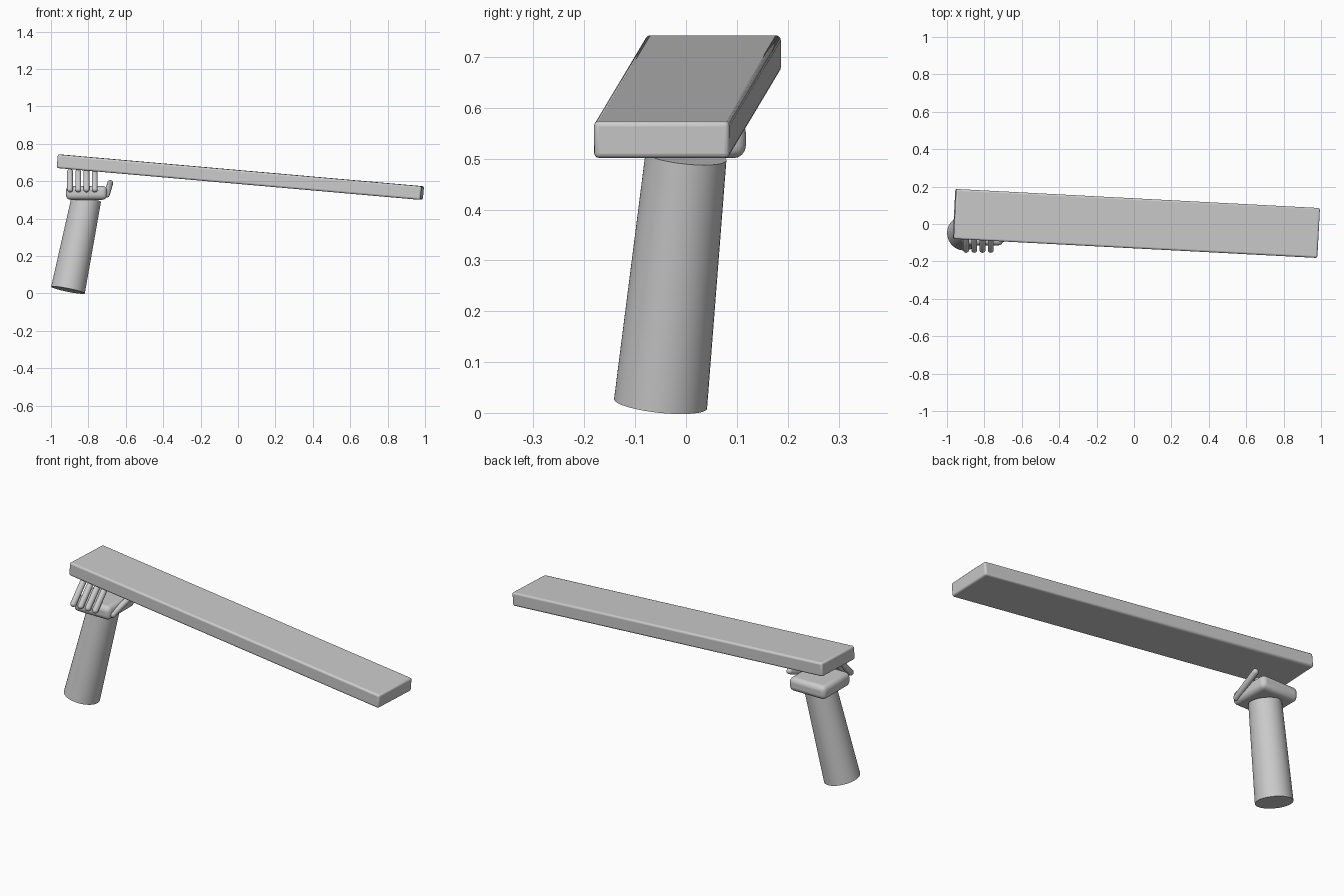
import bpy, math
from mathutils import Vector, Matrix

if "Cube" in bpy.data.objects:
    bpy.data.objects.remove(bpy.data.objects["Cube"])

grey = bpy.data.materials.new("plain grey")
grey.diffuse_color = (0.6, 0.6, 0.6, 1)
grey.use_nodes = True
grey.node_tree.nodes["Principled BSDF"].inputs["Base Color"].default_value = grey.diffuse_color


def finish(name):
    ob = bpy.context.object
    ob.name = name
    ob.data.materials.append(grey)
    bpy.ops.object.shade_smooth_by_angle(angle=math.radians(40))
    return ob


def box(name, centre, size, rotation, bevel, segments=3):
    bpy.ops.mesh.primitive_cube_add(size=1, location=centre, rotation=rotation)
    ob = bpy.context.object
    ob.scale = size
    bpy.ops.object.transform_apply(location=False, rotation=False, scale=True)
    mod = ob.modifiers.new("rounded edges", 'BEVEL')
    mod.width, mod.segments = bevel, segments
    return finish(name)


def taper(name, a, b, r1, r2):
    a, b = Vector(a), Vector(b)
    bpy.ops.mesh.primitive_cone_add(vertices=48, radius1=r1, radius2=r2,
                                    depth=(b - a).length, location=(a + b) / 2,
                                    rotation=(b - a).to_track_quat('Z', 'Y').to_euler())
    return finish(name)


def capsule(name, a, b, r):
    # sphere whose upper half is slid along the axis
    a, b = Vector(a), Vector(b)
    bpy.ops.mesh.primitive_uv_sphere_add(segments=20, ring_count=11, radius=r, location=a,
                                         rotation=(b - a).to_track_quat('Z', 'Y').to_euler())
    for v in bpy.context.object.data.vertices:
        if v.co.z > 0:
            v.co.z += (b - a).length
    return finish(name)


# long plank, sloping down and turned slightly
box("plank", (0.0125, 0.003, 0.622), (1.955, 0.267, 0.073),
    (0, math.radians(5), math.radians(-3)), 0.01)

# forearm and palm
taper("forearm", (-0.909, -0.05, 0.018), (-0.811, 0.0, 0.505), 0.092, 0.08)
box("palm", (-0.81, 0.002, 0.538), (0.22, 0.232, 0.074), (0, 0, 0), 0.025, 4)

# four fingers leaning back under the plank
for i in range(4):
    x = -0.898 + i * 0.044
    capsule(f"finger_{i + 1}", (x, -0.138, 0.557), (x, -0.05, 0.65), 0.016)

# thumb along the side of the palm
capsule("thumb", (-0.702, -0.08, 0.528), (-0.683, 0.08, 0.59), 0.016)
